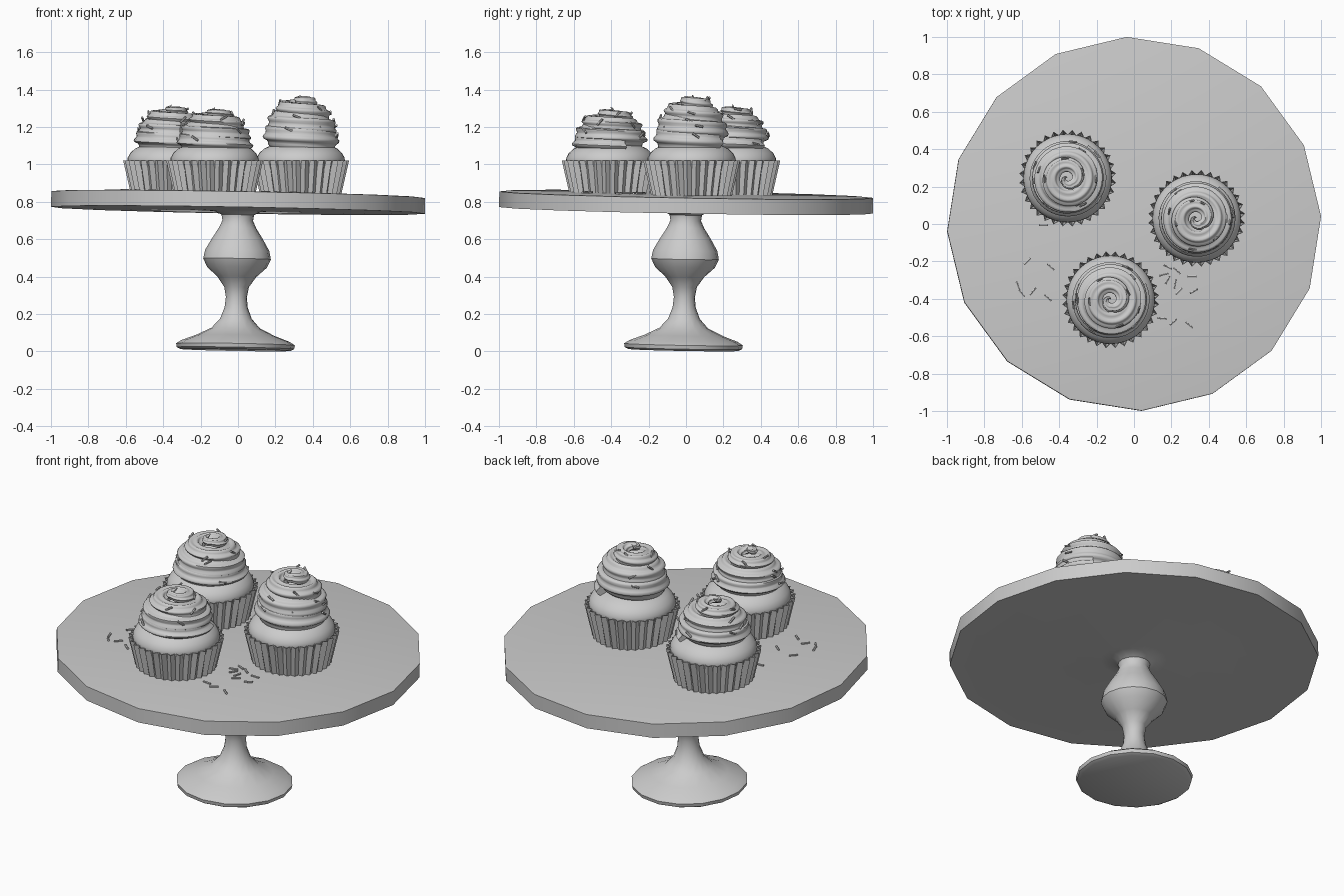
import bpy, bmesh, math, random
from mathutils import Vector

if "Cube" in bpy.data.objects:
    bpy.data.objects.remove(bpy.data.objects["Cube"])

random.seed(4)
TAU = 2 * math.pi
TILT = 0.018


def finish(bm, name, loc=(0, 0, 0), rot=(0, 0, 0), angle=35):
    bmesh.ops.recalc_face_normals(bm, faces=bm.faces)
    me = bpy.data.meshes.new(name)
    bm.to_mesh(me)
    bm.free()
    ob = bpy.data.objects.new(name, me)
    bpy.context.collection.objects.link(ob)
    ob.location, ob.rotation_euler = loc, rot
    bpy.ops.object.select_all(action='DESELECT')
    ob.select_set(True)
    bpy.context.view_layer.objects.active = ob
    bpy.ops.object.shade_smooth_by_angle(angle=math.radians(angle))
    return ob


def skin(bm, rings, cap_start=True, cap_end=True):
    """Bridge closed rings of points into a tube."""
    loops = [[bm.verts.new(p) for p in ring] for ring in rings]
    n = len(loops[0])
    for a, b in zip(loops, loops[1:]):
        for i in range(n):
            j = (i + 1) % n
            bm.faces.new((a[i], a[j], b[j], b[i]))
    if cap_start:
        bm.faces.new(loops[0])
    if cap_end:
        bm.faces.new(loops[-1])


def ring(r, z, n, phase=0.0):
    return [(r * math.cos(phase + TAU * i / n), r * math.sin(phase + TAU * i / n), z)
            for i in range(n)]


def lathe(name, profile, n, loc=(0, 0, 0), rot=(0, 0, 0), phase=0.0):
    bm = bmesh.new()
    skin(bm, [ring(r, z, n, phase) for r, z in profile])
    return finish(bm, name, loc, rot)


# Turned stand: foot, baluster stem and 16-sided plate, leaning slightly
stand_profile = [
    (0.295, 0.008), (0.314, 0.018), (0.318, 0.038), (0.29, 0.056), (0.21, 0.086),
    (0.13, 0.125), (0.085, 0.175), (0.062, 0.235), (0.056, 0.29), (0.066, 0.345),
    (0.105, 0.40), (0.16, 0.45), (0.181, 0.495), (0.172, 0.54), (0.135, 0.605),
    (0.10, 0.66), (0.082, 0.70), (0.087, 0.73), (0.12, 0.747), (0.18, 0.753),
    (1.0, 0.755), (1.0, 0.838), (0.99, 0.840)]
lathe("cake_stand", stand_profile, 16, (-0.014, -0.014, 0), (-TILT, TILT, 0),
      math.radians(2.3))


# Pleated paper cup
def paper_cup(x, y):
    bm = bmesh.new()
    n = 64
    rows = []
    for outer, inner, z in ((0.216, 0.200, 0.83), (0.260, 0.234, 1.02), (0.256, 0.230, 1.02),
                            (0.238, 0.212, 0.94)):
        rows.append([((outer if i % 2 else inner) * math.cos(TAU * i / n),
                      (outer if i % 2 else inner) * math.sin(TAU * i / n), z)
                     for i in range(n)])
    skin(bm, rows, True, False)
    finish(bm, "paper_cup", (x, y, 0), angle=20)


# One point on the frosting coil: centre radius, angle, height, tube radius
def coil(t, start, stretch, turns=3.3):
    outer = 0.20 * math.sqrt(max(0.0, 1 - t * t * 0.9))
    r = 0.29 * outer + 0.005
    return outer - r, start - TAU * turns * t, 1.02 + (0.095 + 0.225 * t) * stretch, r


# Star-piped frosting coil climbing clockwise to a pointed tip
def frosting(x, y, start, stretch):
    bm = bmesh.new()
    steps, n, lobes = 130, 35, 7
    rings = []
    for s in range(steps + 1):
        R, a, z, r = coil(s / steps, start, stretch)
        rings.append((R, a, z, r))
    R, a, z, r = rings[-1]
    for k in range(1, 13):
        f = k / 12
        rings.append((R * (1 - f) + 0.004, a - 3.6 * f, z + 0.03 * f * f, r * (1 - f) + 0.002))
    pts = []
    for s, (R, a, z, r) in enumerate(rings):
        row = []
        for i in range(n):
            b = TAU * i / n
            q = r * (1 + 0.13 * math.cos(lobes * b + s * 0.05))
            rad = R + q * math.cos(b)
            row.append((rad * math.cos(a), rad * math.sin(a), z + q * math.sin(b) * min(1, stretch)))
        pts.append(row)
    skin(bm, pts)
    finish(bm, "frosting_swirl", (x, y, 0), angle=60)


# Small rod-shaped sprinkle
def add_rod(bm, centre, direction, length=0.048, r=0.006):
    d = Vector(direction).normalized()
    m = d.to_track_quat('Z', 'Y').to_matrix().to_4x4()
    m.translation = centre
    bmesh.ops.create_cone(bm, cap_ends=True, segments=6, radius1=r, radius2=r,
                          depth=length, matrix=m)


def frosting_sprinkles(x, y, start, stretch, count=14):
    bm = bmesh.new()
    for k in range(count):
        R, a, z, r = coil((k + random.random()) / count * 0.95, start, stretch)
        b = random.uniform(0.0, 1.1)
        rad = R + r * 1.08 * math.cos(b)
        p = Vector((rad * math.cos(a), rad * math.sin(a), z + r * 1.05 * math.sin(b)))
        w = random.uniform(-1, 1)
        add_rod(bm, p, (-math.sin(a), math.cos(a), w), 0.042)
    finish(bm, "frosting_sprinkles", (x, y, 0))


# Three cupcakes: x, y, coil start angle, frosting height
dome = [(0.225, 0.97), (0.237, 1.015), (0.235, 1.035), (0.222, 1.06), (0.195, 1.085),
        (0.15, 1.105), (0.09, 1.12), (0.01, 1.125)]
for x, y, deg, stretch in ((-0.355, 0.245, 58, 0.84), (0.335, 0.03, 55, 1.0),
                           (-0.125, -0.405, 25, 0.80)):
    paper_cup(x, y)
    lathe("cake_dome", dome, 40, (x, y, 0))
    frosting(x, y, math.radians(deg), stretch)
    frosting_sprinkles(x, y, math.radians(deg), stretch)

# Loose sprinkles on the plate: x, y, heading
loose = [(-0.57, -0.20, 45), (-0.445, -0.23, -40), (-0.62, -0.33, 110), (-0.60, -0.37, -50),
         (-0.54, -0.36, 50), (-0.46, -0.395, -40), (-0.485, -0.005, 0), (0.18, -0.23, -25),
         (0.16, -0.27, 15), (0.23, -0.25, -40), (0.31, -0.28, 0), (0.18, -0.30, 60),
         (0.22, -0.32, 80), (0.24, -0.36, 45), (0.32, -0.36, 30), (0.15, -0.505, -5),
         (0.21, -0.525, 40), (0.295, -0.54, -40)]
bm = bmesh.new()
for x, y, deg in loose:
    h = math.radians(deg)
    c, s = math.cos(h), math.sin(h)
    add_rod(bm, (x, y, 0.845 - TILT * (x + y)), (c, s, -TILT * (c + s)))
finish(bm, "plate_sprinkles")
